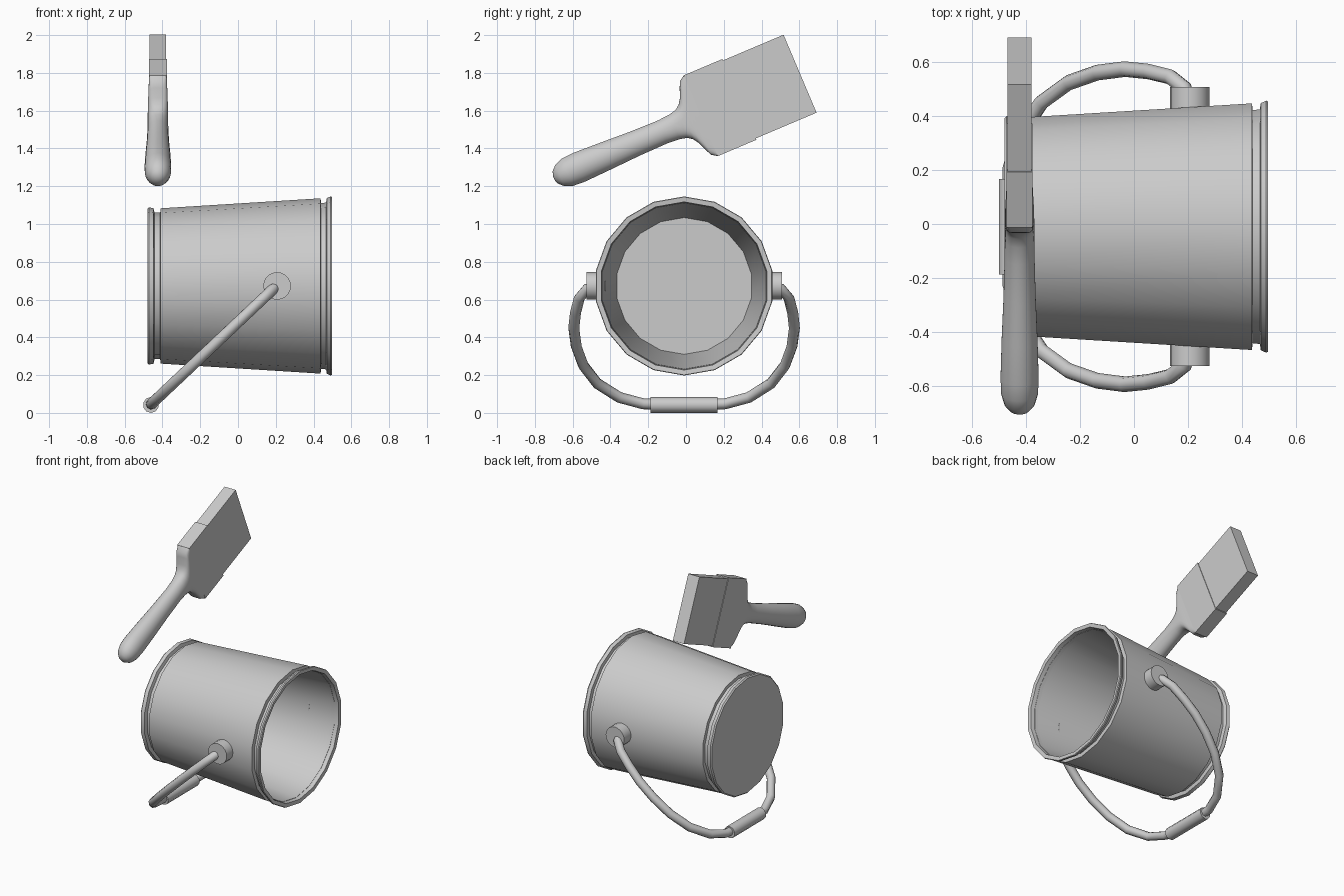
import bpy, bmesh, math
from mathutils import Vector, Matrix

if "Cube" in bpy.data.objects:
    bpy.data.objects.remove(bpy.data.objects["Cube"])

CY = -0.01           # symmetry plane of the bucket
AXIS_Z = 0.672       # height of the bucket axis


def finish(name, bm, angle=32):
    bmesh.ops.remove_doubles(bm, verts=bm.verts, dist=1e-5)
    bmesh.ops.recalc_face_normals(bm, faces=bm.faces)
    me = bpy.data.meshes.new(name)
    bm.to_mesh(me)
    bm.free()
    ob = bpy.data.objects.new(name, me)
    bpy.context.collection.objects.link(ob)
    shade(ob, angle)
    return ob


def shade(ob, angle):
    bpy.ops.object.select_all(action='DESELECT')
    ob.select_set(True)
    bpy.context.view_layer.objects.active = ob
    bpy.ops.object.shade_smooth_by_angle(angle=math.radians(angle))


def loft(name, rings, cap=True, angle=32):
    bm = bmesh.new()
    vr = [[bm.verts.new(p) for p in r] for r in rings]
    n = len(vr[0])
    for a, b in zip(vr, vr[1:]):
        for i in range(n):
            j = (i + 1) % n
            bm.faces.new((a[i], a[j], b[j], b[i]))
    if cap:
        bm.faces.new(vr[0])
        bm.faces.new(vr[-1])
    return finish(name, bm, angle)


def cylinder(name, centre, radius, depth, sides):
    bm = bmesh.new()
    m = Matrix.Translation(centre) @ Matrix.Rotation(math.pi / 2, 4, 'X')
    bmesh.ops.create_cone(bm, cap_ends=True, segments=sides, radius1=radius,
                          radius2=radius, depth=depth, matrix=m)
    return finish(name, bm, 50)


# Bucket: 18-sided lathe around x, outside profile then inside wall
profile = [(-0.48, 0.408), (-0.472, 0.416), (-0.448, 0.412), (-0.442, 0.388),
           (-0.412, 0.388), (-0.41, 0.411), (0.437, 0.464), (0.44, 0.438),
           (0.466, 0.44), (0.47, 0.465), (0.49, 0.474), (0.497, 0.471),
           (0.494, 0.445), (0.437, 0.438), (-0.44, 0.362)]
rings = []
for x, r in profile:
    rings.append([(x, CY + r * math.sin(math.tau * i / 18),
                   AXIS_Z + r * math.cos(math.tau * i / 18)) for i in range(18)])
loft("bucket", rings)

# Handle pegs
for side, label in ((-1, "front"), (1, "back")):
    cylinder(label + "_peg", (0.207, CY + side * 0.467, AXIS_Z), 0.073, 0.10, 20)

# Wire handle: half path as (sideways offset, height), mirrored, in a tilted plane
half = [(0.48, 0.665), (0.515, 0.655), (0.555, 0.607), (0.575, 0.53), (0.584, 0.448),
        (0.571, 0.352), (0.534, 0.252), (0.46, 0.156), (0.343, 0.082),
        (0.217, 0.048), (0.1, 0.044)]
path = [(0.196 - 1.06 * (0.665 - z), CY + s, z) for s, z in half]
path += [(x, 2 * CY - y, z) for x, y, z in reversed(path)]
cu = bpy.data.curves.new("wire_handle", 'CURVE')
cu.dimensions = '3D'
cu.bevel_depth = 0.029
cu.bevel_resolution = 2
cu.use_fill_caps = True
sp = cu.splines.new('POLY')
sp.points.add(len(path) - 1)
for pt, co in zip(sp.points, path):
    pt.co = (*co, 1)
wire = bpy.data.objects.new("wire_handle", cu)
bpy.context.collection.objects.link(wire)
bpy.ops.object.select_all(action='DESELECT')
wire.select_set(True)
bpy.context.view_layer.objects.active = wire
bpy.ops.object.convert(target='MESH')
shade(bpy.context.view_layer.objects.active, 50)

# Grip on the wire
cylinder("handle_grip", (-0.461, CY, 0.042), 0.042, 0.354, 10)

# Brush frame: u along the brush, v across its width, t through its thickness
ORIGIN = Vector((-0.424, 0.078, 1.573))
U = Vector((0, 0.921, 0.390))
V = Vector((0, -0.390, 0.921))
T = Vector((1, 0, 0))


def brush_point(u, v, t):
    return ORIGIN + U * u + V * v + T * t


def slab(name, u0, u1, v, t):
    corners = ((v, t), (-v, t), (-v, -t), (v, -t))
    loft(name, [[brush_point(u, a, b) for a, b in corners] for u in (u0, u1)])


slab("brush_bristles", 0.21, 0.571, 0.224, 0.044)
slab("brush_ferrule", 0.0, 0.222, 0.232, 0.048)

# Brush handle: superellipse sections (u, half width, half thickness, exponent)
sections = [(-0.845, 0.012, 0.012, 2), (-0.836, 0.036, 0.034, 2), (-0.81, 0.062, 0.056, 2),
            (-0.765, 0.079, 0.069, 2), (-0.70, 0.083, 0.071, 2), (-0.55, 0.077, 0.067, 2),
            (-0.38, 0.069, 0.060, 2), (-0.22, 0.066, 0.056, 2), (-0.15, 0.071, 0.055, 2.2),
            (-0.11, 0.081, 0.055, 2.6), (-0.085, 0.100, 0.055, 3), (-0.065, 0.130, 0.054, 4),
            (-0.045, 0.180, 0.053, 5), (-0.03, 0.212, 0.051, 7), (0.0, 0.232, 0.048, 16)]


def power(c, e):
    return math.copysign(abs(c) ** (2 / e), c)


rings = []
for u, w, t, e in sections:
    ring = []
    for i in range(24):
        a = math.tau * (i + 0.5) / 24
        ring.append(brush_point(u, w * power(math.cos(a), e), t * power(math.sin(a), e)))
    rings.append(ring)
loft("brush_handle", rings, angle=45)
